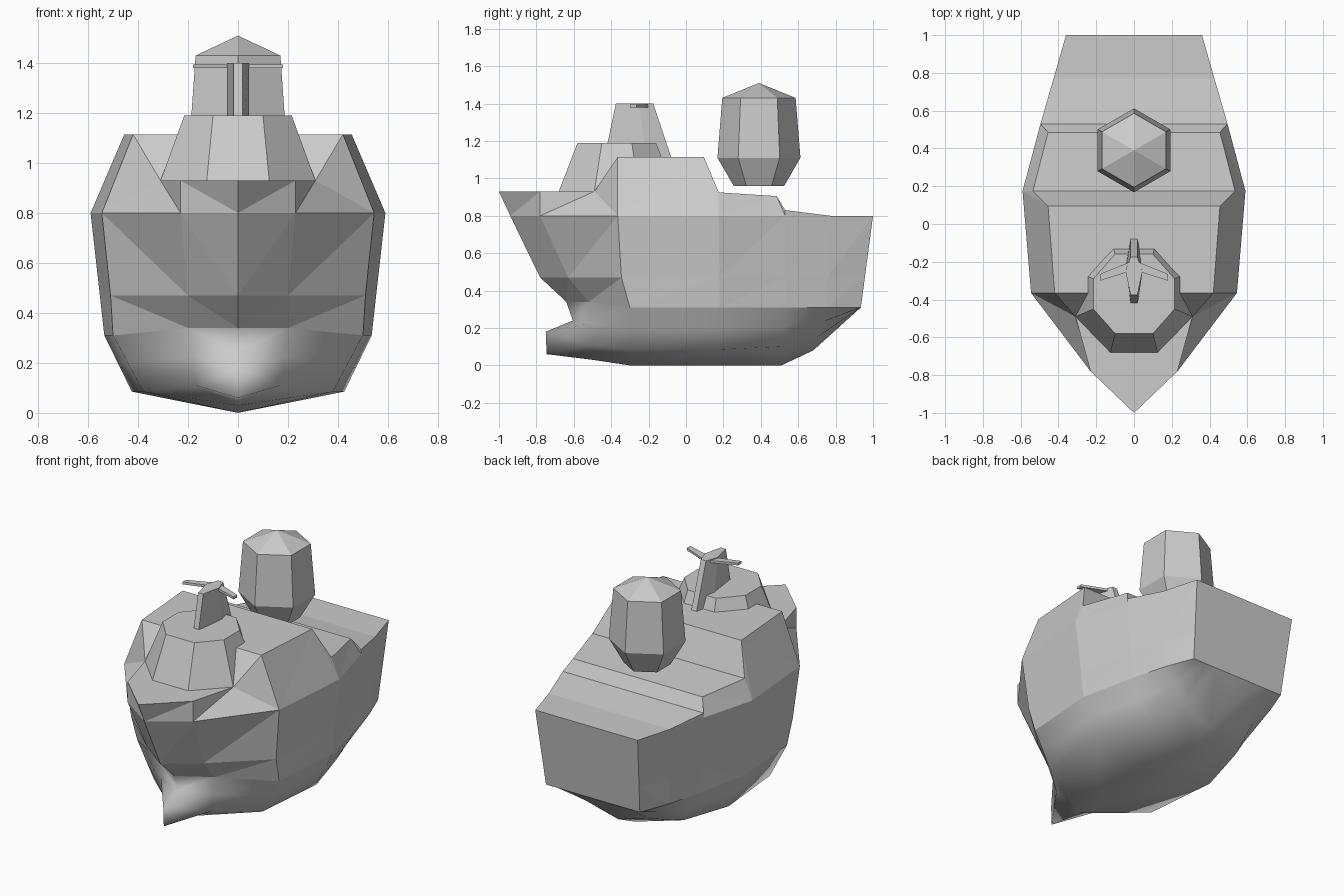
import bpy, bmesh, math
from mathutils import Vector as V

if "Cube" in bpy.data.objects:
    bpy.data.objects.remove(bpy.data.objects["Cube"])


def make_object(name, bm):
    bmesh.ops.recalc_face_normals(bm, faces=bm.faces)
    me = bpy.data.meshes.new(name)
    bm.to_mesh(me)
    bm.free()
    ob = bpy.data.objects.new(name, me)
    bpy.context.collection.objects.link(ob)
    return ob


def loft(name, rings):
    """Closed solid through rings of equal point count; a 1-point ring is a tip."""
    bm = bmesh.new()
    rows = [[bm.verts.new(p) for p in r] for r in rings]
    for a, b in zip(rows, rows[1:]):
        n = max(len(a), len(b))
        for i in range(n):
            k = (i + 1) % n
            if len(b) == 1:
                bm.faces.new((a[i], a[k], b[0]))
            else:
                bm.faces.new((a[i], a[k], b[k], b[i]))
    for r in (rows[0], rows[-1]):
        if len(r) > 2:
            bm.faces.new(r)
    return make_object(name, bm)


# Hull lines from bow to stern (half breadth, y, z)
sheer = [(0, -.94, .8), (.23, -.78, .8), (.545, -.365, .8), (.59, .175, .8),
         (.495, .53, .8), (.426, .77, .8), (.36, 1, .8)]
chine = [(0, -.64, .34), (.2, -.52, .34), (.5, -.3, .31), (.535, .18, .31),
         (.46, .53, .31), (.40, .75, .31), (.33, .935, .31)]
bilge = [(0, -.75, .18), (.17, -.5, .11), (.38, -.3, .085), (.425, .18, .085),
         (.34, .51, .10), (.22, .70, .15), (.16, .935, .31)]
keel = [(0, -.745, .06), (0, -.5, .03), (0, -.3, 0), (0, .18, 0),
        (0, .51, 0), (0, .68, .08), (0, .935, .31)]
flare = {0: (0, -.78, .47), 1: (.2, -.63, .47), 2: (.51, -.345, .47)}
neck = {0: (0, -.605, .24)}
# Deck edge points, each with the hull station beneath it
deck = [(0, (0, -1, .93)), (1, (.23, -.78, .93)), (2, (.31, -.49, .93)),
        (2, (.42, -.365, 1.115)), (3, (.455, .095, 1.115)), (3, (.535, .175, .925)),
        (4, (.455, .485, .905)), (4, (.495, .53, .83)), (5, (.426, .77, .8)),
        (6, (.36, 1, .8))]

sections = []
for s, u in deck:
    S, C, B = V(sheer[s]), V(chine[s]), V(bilge[s])
    M = flare.get(s, S.lerp(C, .67))
    N = neck.get(s, C.lerp(B, .5))
    sections.append([(0, u[1], u[2]), u, S, M, C, N, B, keel[s]])

# Hull skin, both sides, smooth below the chine
bm = bmesh.new()
cache = {}


def vert(p, side):
    key = (round(p[0] * side, 4) + 0.0, round(p[1], 4), round(p[2], 4))
    if key not in cache:
        cache[key] = bm.verts.new(key)
    return cache[key]


def face(points, side, smooth=False):
    vs = list(dict.fromkeys(vert(p, side) for p in points))
    if len(vs) > 2:
        bm.faces.new(vs).smooth = smooth


for side in (1, -1):
    for p, q in zip(sections, sections[1:]):
        for j in range(len(p) - 1):
            face((p[j], p[j + 1], q[j]), side, j >= 4)
            face((p[j + 1], q[j + 1], q[j]), side, j >= 4)
    face(sections[-1], side)
make_object("hull", bm)


# Eight-sided bridge tower
def octagon(x1, x2, y1, y2, z, cy=-.37):
    half = [(x1, y2), (x2, y1), (x2, -y1), (x1, -y2)]
    pts = half + [(-x, y) for x, y in reversed(half)]
    return [(x, cy + y, z) for x, y in pts]


loft("bridge_tower", [octagon(.125, .31, .12, .31, .93),
                      octagon(.10, .215, .08, .21, 1.19)])


# Raked mast
def mast_ring(y0, y1, z):
    ym = y0 + (y1 - y0) * .62
    return [(-.018, y0, z), (.018, y0, z), (.045, ym, z),
            (.018, y1, z), (-.018, y1, z), (-.045, ym, z)]


loft("mast", [mast_ring(-.435, -.08, 1.115), mast_ring(-.375, -.175, 1.40)])

# Thin swept arms on the mast
for side, name in ((1, "mast_arm_right"), (-1, "mast_arm_left")):
    plan = [(.02, -.20), (.18, -.265), (.18, -.30), (.02, -.25)]
    loft(name, [[(side * x, y, z) for x, y in plan] for z in (1.38, 1.395)])


# Six-sided floating drum with a pointed cap
def hexagon(r, z):
    return [(r * math.sin(i * math.pi / 3), .39 + r * math.cos(i * math.pi / 3), z)
            for i in range(6)]


loft("drum", [hexagon(.135, .96), hexagon(.222, 1.11), hexagon(.196, 1.43),
              [(0, .39, 1.51)]])
